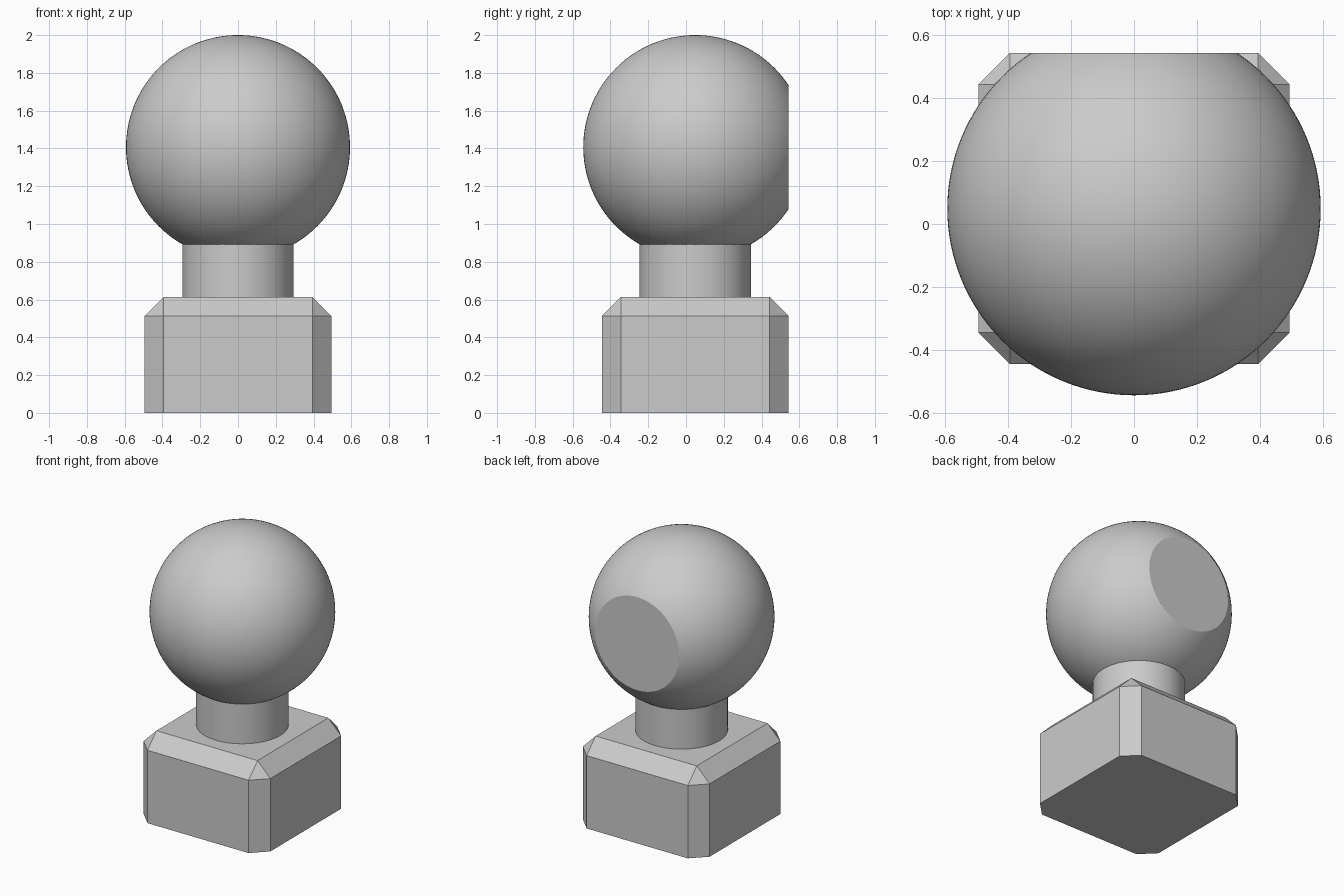
import bpy, bmesh
from mathutils import Matrix, Vector

cube = bpy.data.objects.get("Cube")
if cube:
    bpy.data.objects.remove(cube, do_unlink=True)

# Shared dimensions
CENTRE_Y = 0.049
BACK_Y = 0.543
BASE_SIZE, BASE_TOP, CHAMFER = 0.988, 0.613, 0.1
NECK_R = 0.295
BALL_R = 0.593
BALL_Z = 2 - BALL_R

grey = bpy.data.materials.new("plain grey")
grey.use_nodes = True
colour = (0.6, 0.6, 0.6, 1)
grey.diffuse_color = colour
grey.node_tree.nodes["Principled BSDF"].inputs["Base Color"].default_value = colour


def finish(name, bm, smooth=False):
    bmesh.ops.recalc_face_normals(bm, faces=bm.faces)
    mesh = bpy.data.meshes.new(name)
    bm.to_mesh(mesh)
    bm.free()
    mesh.materials.append(grey)
    obj = bpy.data.objects.new(name, mesh)
    bpy.context.collection.objects.link(obj)
    if smooth:
        bpy.ops.object.select_all(action="DESELECT")
        obj.select_set(True)
        bpy.context.view_layer.objects.active = obj
        bpy.ops.object.shade_smooth_by_angle(angle=0.5)
    return obj


# Square base: upright corners and top rim chamfered, bottom rim sharp
bm = bmesh.new()
bmesh.ops.create_cube(bm, size=1, matrix=Matrix.Translation((0, CENTRE_Y, BASE_TOP / 2))
                      @ Matrix.Diagonal((BASE_SIZE, BASE_SIZE, BASE_TOP, 1)))
edges = [e for e in bm.edges if max(v.co.z for v in e.verts) > BASE_TOP / 2]
bmesh.ops.bevel(bm, geom=edges, offset=CHAMFER, segments=1, profile=0.5, affect="EDGES")
finish("base", bm)

# Round neck, running up into the ball
bm = bmesh.new()
neck_bottom, neck_top = BASE_TOP - 0.02, 0.95
bmesh.ops.create_cone(bm, cap_ends=True, segments=96, radius1=NECK_R, radius2=NECK_R,
                      depth=neck_top - neck_bottom,
                      matrix=Matrix.Translation((0, CENTRE_Y, (neck_bottom + neck_top) / 2)))
finish("neck", bm, smooth=True)

# Ball with a flat sliced off the back
bm = bmesh.new()
bmesh.ops.create_uvsphere(bm, u_segments=128, v_segments=64, radius=BALL_R,
                          matrix=Matrix.Translation((0, CENTRE_Y, BALL_Z)))
cut = bmesh.ops.bisect_plane(bm, geom=bm.verts[:] + bm.edges[:] + bm.faces[:],
                             plane_co=Vector((0, BACK_Y, 0)), plane_no=Vector((0, 1, 0)),
                             clear_outer=True)
rim = [g for g in cut["geom_cut"] if isinstance(g, bmesh.types.BMEdge)]
bmesh.ops.edgeloop_fill(bm, edges=rim)
finish("ball", bm, smooth=True)
